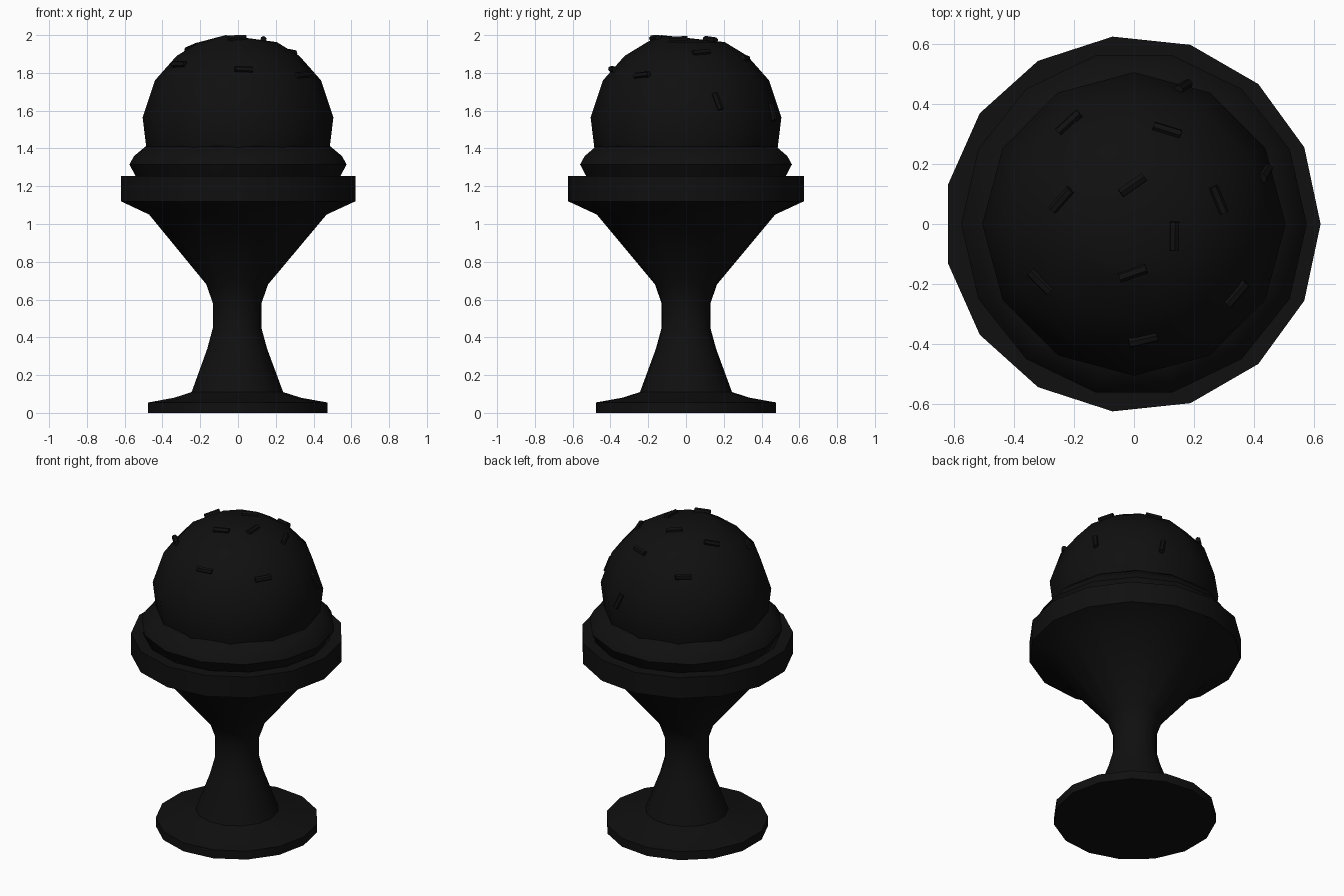
import bpy, bmesh, math
from mathutils import Vector, Matrix

cube = bpy.data.objects.get("Cube")
if cube:
    bpy.data.objects.remove(cube, do_unlink=True)

black = bpy.data.materials.new("black")
black.use_nodes = True
colour = (0.005, 0.005, 0.005, 1)
black.diffuse_color = colour
black.node_tree.nodes["Principled BSDF"].inputs["Base Color"].default_value = colour


def finish(name, bm, angle):
    """Turn a bmesh into a shaded object."""
    bmesh.ops.recalc_face_normals(bm, faces=bm.faces)
    mesh = bpy.data.meshes.new(name)
    bm.to_mesh(mesh)
    bm.free()
    mesh.materials.append(black)
    ob = bpy.data.objects.new(name, mesh)
    bpy.context.collection.objects.link(ob)
    bpy.ops.object.select_all(action='DESELECT')
    ob.select_set(True)
    bpy.context.view_layer.objects.active = ob
    bpy.ops.object.shade_smooth_by_angle(angle=math.radians(angle))
    return ob


def lathe(name, profile, sides, centre=(0, 0), turn=0, top=None, angle=50):
    """Revolve (radius, height) points; close both ends, the last with an optional apex."""
    bm = bmesh.new()
    rings = []
    for r, z in profile:
        ring = []
        for i in range(sides):
            a = turn + math.tau * i / sides
            ring.append(bm.verts.new((centre[0] + r * math.cos(a),
                                      centre[1] + r * math.sin(a), z)))
        rings.append(ring)
    for low, high in zip(rings, rings[1:]):
        for i in range(sides):
            j = (i + 1) % sides
            bm.faces.new((low[i], low[j], high[j], high[i]))
    bm.faces.new(rings[0])
    if top:
        apex = bm.verts.new(top)
        for i in range(sides):
            bm.faces.new((rings[-1][i], rings[-1][(i + 1) % sides], apex))
    else:
        bm.faces.new(rings[-1])
    return finish(name, bm, angle)


# Footed cup with a thick rim and a shallow hollow
lathe("cup", [(.48, 0), (.48, .055), (.34, .08), (.245, .11), (.16, .34),
              (.13, .45), (.13, .58), (.165, .68), (.475, 1.05),
              (.627, 1.12), (.627, 1.255), (.555, 1.255), (.5, 1.17)],
      15, centre=(-.006, 0))

# Soft skirt of ice cream squeezed over the rim
lathe("ice_cream_skirt", [(.5, 1.18), (.54, 1.25), (.575, 1.315),
                          (.55, 1.36), (.49, 1.41), (.4, 1.42)], 14)

# Scoop with a slightly off-centre peak
scoop = lathe("ice_cream_scoop", [(.44, 1.25), (.485, 1.4), (.505, 1.565),
                                  (.44, 1.76), (.325, 1.89), (.205, 1.963)],
              12, top=(-.065, -.13, 2.0))

# Sprinkles: x, y and heading in degrees, laid on the scoop surface
sprinkles = [(-.215, .335, 40), (.11, .31, -20), (-.24, .08, 40),
             (-.005, .13, 35), (.28, .08, -65), (.135, -.04, 90),
             (-.005, -.16, 20), (-.31, -.19, -45), (.34, -.23, 55),
             (.03, -.385, 10), (.17, .48, 70), (.445, .17, 20)]
bm = bmesh.new()
for x, y, heading in sprinkles:
    z = 1.5 + math.sqrt(max(.25 - x * x - y * y, .01))
    _, spot, normal, _ = scoop.closest_point_on_mesh(Vector((x, y, z)))
    a = math.radians(heading)
    along = Vector((math.cos(a), math.sin(a), 0))
    along = (along - normal * along.dot(normal)).normalized()
    across = normal.cross(along)
    frame = Matrix((across, normal, along)).transposed().to_4x4()
    frame.translation = spot + normal * .004
    bmesh.ops.create_cone(bm, cap_ends=True, segments=6, radius1=.017,
                          radius2=.017, depth=.095, matrix=frame)
finish("sprinkles", bm, 35)
